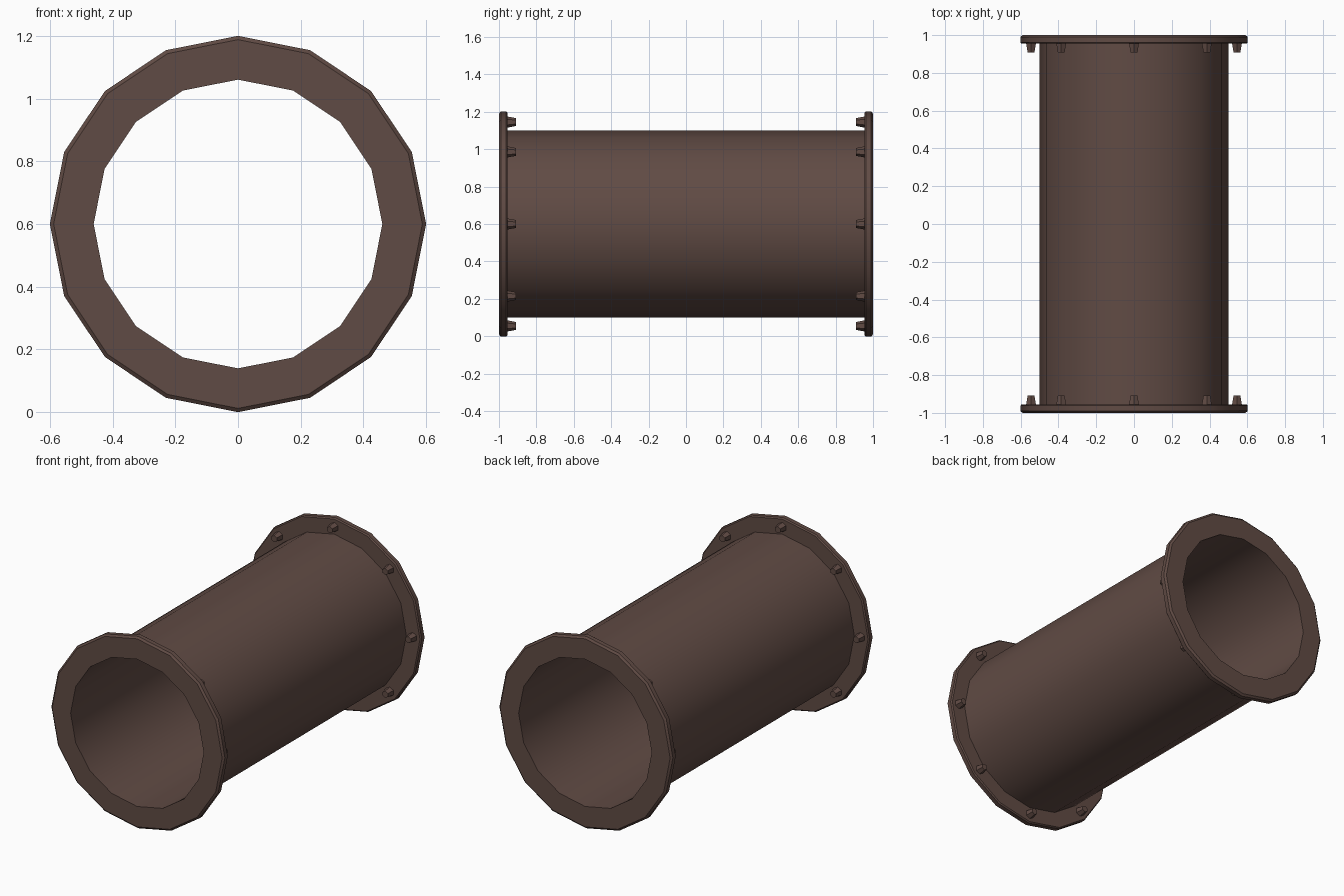
import bpy, bmesh, math
from mathutils import Matrix

if "Cube" in bpy.data.objects:
    bpy.data.objects.remove(bpy.data.objects["Cube"])

CZ = 0.6      # height of the pipe axis
SIDES = 16

metal = bpy.data.materials.new("dark_brown_metal")
metal.diffuse_color = (0.118, 0.07, 0.058, 1)
metal.use_nodes = True
metal.node_tree.nodes["Principled BSDF"].inputs["Base Color"].default_value = metal.diffuse_color


def finish(name, bm, angle):
    bmesh.ops.recalc_face_normals(bm, faces=bm.faces)
    me = bpy.data.meshes.new(name)
    bm.to_mesh(me)
    bm.free()
    ob = bpy.data.objects.new(name, me)
    bpy.context.collection.objects.link(ob)
    me.materials.append(metal)
    ob.location.z = CZ
    bpy.ops.object.select_all(action='DESELECT')
    ob.select_set(True)
    bpy.context.view_layer.objects.active = ob
    bpy.ops.object.shade_smooth_by_angle(angle=math.radians(angle))
    return ob


def lathe(name, profile):
    """Revolve a closed (radius, y) profile around the y axis."""
    bm = bmesh.new()
    rings = []
    for i in range(SIDES):
        a = 2 * math.pi * i / SIDES
        rings.append([bm.verts.new((r * math.cos(a), y, r * math.sin(a)))
                      for r, y in profile])
    n = len(profile)
    for i in range(SIDES):
        p, q = rings[i], rings[(i + 1) % SIDES]
        for j in range(n):
            k = (j + 1) % n
            bm.faces.new((p[j], p[k], q[k], q[j]))
    return finish(name, bm, 40)


# Hollow pipe wall
lathe("pipe", [(0.5, -0.96), (0.5, 0.96), (0.462, 0.96), (0.462, -0.96)])

for s, end in ((-1, "front"), (1, "back")):
    # End flange with a softened rim
    lathe(end + "_flange", [(0.462, s * 1.0), (0.59, s * 1.0), (0.602, s * 0.99),
                            (0.602, s * 0.962), (0.595, s * 0.955),
                            (0.462, s * 0.955)])
    # Ring of eight bolts on the inner side of the flange
    bm = bmesh.new()
    for i in range(8):
        a = math.pi / 4 * i
        m = (Matrix.Translation((0.545 * math.cos(a), s * 0.933, 0.545 * math.sin(a)))
             @ Matrix.Rotation(s * math.pi / 2, 4, 'X'))
        bmesh.ops.create_cone(bm, cap_ends=True, segments=6, radius1=0.03,
                              radius2=0.021, depth=0.048, matrix=m)
    finish(end + "_bolts", bm, 30)
